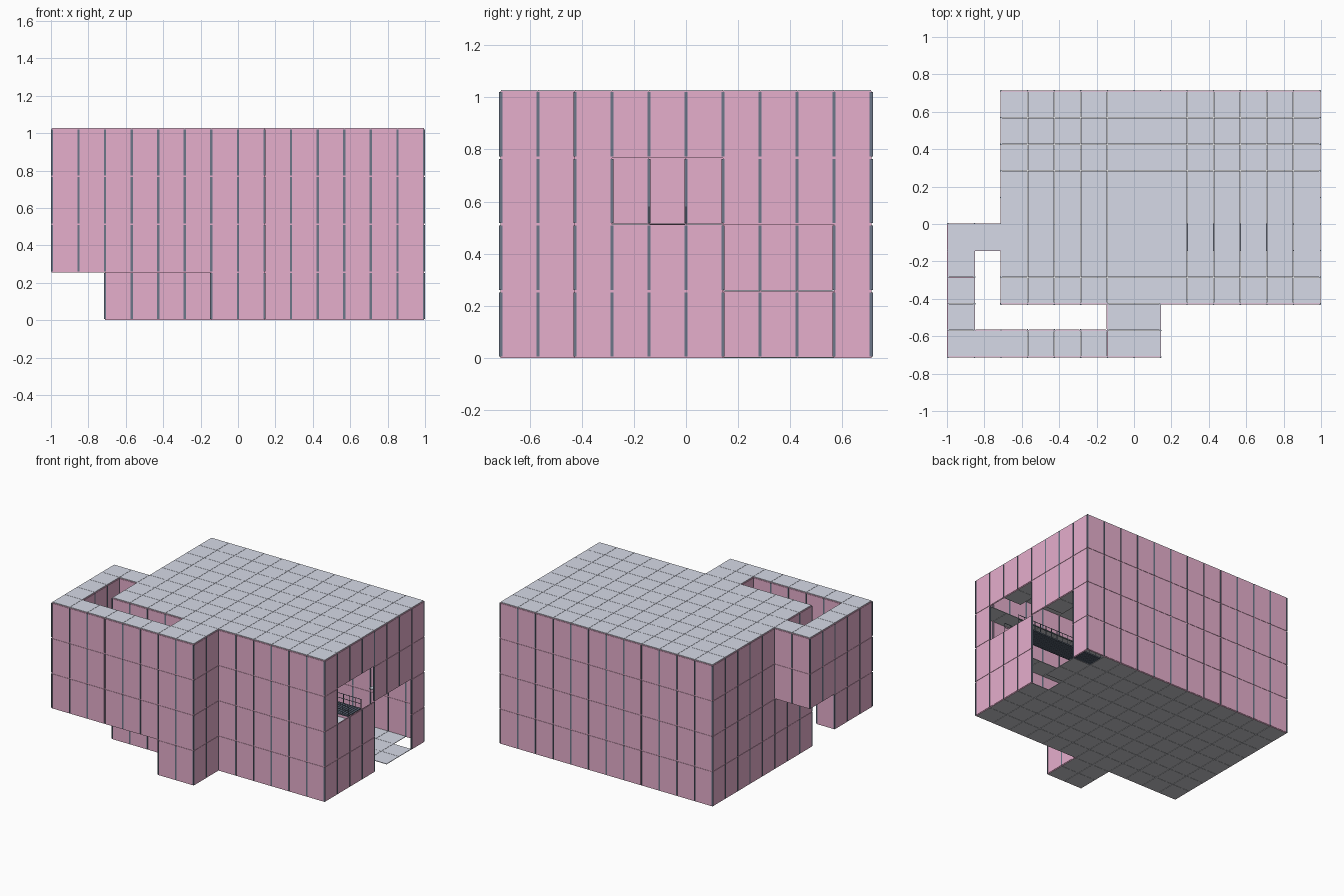
import bpy, bmesh
from mathutils import Vector

if "Cube" in bpy.data.objects:
    bpy.data.objects.remove(bpy.data.objects["Cube"])

C = 0.1421            # plan grid cell
H = 0.256             # storey height
X0, Y0 = -0.995, -0.7105


def px(i):
    return X0 + C * i


def py(j):
    return Y0 + C * j


def material(name, rgb):
    m = bpy.data.materials.new(name)
    m.diffuse_color = (*rgb, 1)
    m.use_nodes = True
    m.node_tree.nodes["Principled BSDF"].inputs["Base Color"].default_value = m.diffuse_color
    return m


PINK = material("pink panel", (0.79, 0.425, 0.605))
SLATE = material("slate frame", (0.15, 0.185, 0.25))
TILE = material("pale grey tile", (0.675, 0.70, 0.80))
UNDER = material("grey underside", (0.56, 0.57, 0.59))
METAL = material("dark metal", (0.10, 0.125, 0.17))


def box(bm, a, b):
    """Axis-aligned box between two corners."""
    a, b = Vector(a), Vector(b)
    vs = bmesh.ops.create_cube(bm, size=1)["verts"]
    bmesh.ops.scale(bm, vec=b - a, verts=vs)
    bmesh.ops.translate(bm, vec=(a + b) / 2, verts=vs)


def finish(bm, name, mats, rule=None):
    me = bpy.data.meshes.new(name)
    bm.normal_update()
    if rule:
        for f in bm.faces:
            f.material_index = rule(f)
    bm.to_mesh(me)
    bm.free()
    for m in mats:
        me.materials.append(m)
    ob = bpy.data.objects.new(name, me)
    bpy.context.collection.objects.link(ob)
    return ob


def cells(i0, i1, j0, j1):
    return {(i, j) for i in range(i0, i1) for j in range(j0, j1)}


# Plan of each storey: main block, front bay and the looped corridor
main = cells(2, 14, 2, 10)
bay = cells(6, 8, 0, 2)
loop = cells(0, 1, 0, 5) | cells(0, 8, 0, 1) | cells(1, 2, 4, 5) | bay
raised_end = {(0, 3), (0, 4), (1, 4)}
storeys = [main | bay, main | (loop - raised_end), main | loop, main | loop]

# Openings in the right wall, by storey and row
openings = {(k, j) for k in (0, 1) for j in (6, 7, 8)} | {(2, j) for j in (3, 4, 5)}

# Floor slabs, with the tall hall left open; the last one is the roof
hall = cells(9, 14, 3, 10)
slabs = [
    storeys[0] - {(13, 6), (13, 9)},
    storeys[1] - hall,
    (storeys[2] - hall) | {(13, 7), (13, 8)},
    (storeys[3] - hall) | {(13, 4), (13, 5)},
    storeys[3],
]
names = ["ground_floor", "second_floor", "third_floor", "fourth_floor", "roof"]
for k, plan in enumerate(slabs):
    bm = bmesh.new()
    g = 0.0009
    for i, j in sorted(plan):
        box(bm, (px(i) + g, py(j) + g, k * H), (px(i + 1) - g, py(j + 1) - g, k * H + 0.004))
    finish(bm, names[k], [TILE, UNDER], lambda f: int(f.normal.z < -0.5))

# Wall panels along the outline of every storey, recessed bands and end posts
T, W = 0.0035, 0.006
for k, plan in enumerate(storeys):
    panels, bands, posts = bmesh.new(), bmesh.new(), set()
    z0, z1 = k * H + 0.005, (k + 1) * H - 0.004
    for i, j in sorted(plan):
        for di, dj in ((1, 0), (-1, 0), (0, 1), (0, -1)):
            if (i + di, j + dj) in plan:
                continue
            if di == 1 and i == 13 and (k, j) in openings:
                continue
            if di:
                e = i + (di > 0)
                box(panels, (px(e) - T, py(j) + W, z0), (px(e) + T, py(j + 1) - W, z1))
                box(bands, (px(e) - 0.001, py(j), z1 - 0.002), (px(e) + 0.001, py(j + 1), z1 + 0.004))
                box(bands, (px(e) - 0.001, py(j), z0 - 0.005), (px(e) + 0.001, py(j + 1), z0 + 0.002))
                posts |= {(e, j), (e, j + 1)}
            else:
                e = j + (dj > 0)
                box(panels, (px(i) + W, py(e) - T, z0), (px(i + 1) - W, py(e) + T, z1))
                box(bands, (px(i), py(e) - 0.001, z1 - 0.002), (px(i + 1), py(e) + 0.001, z1 + 0.004))
                box(bands, (px(i), py(e) - 0.001, z0 - 0.005), (px(i + 1), py(e) + 0.001, z0 + 0.002))
                posts |= {(i, e), (i + 1, e)}
    finish(panels, f"wall_panels_{k + 1}", [PINK])
    finish(bands, f"wall_bands_{k + 1}", [PINK])
    bm = bmesh.new()
    r = 0.003
    for i, j in sorted(posts):
        box(bm, (px(i) - W, py(j) - r, z0), (px(i) + W, py(j) + r, z1))
        box(bm, (px(i) - r, py(j) - W, z0), (px(i) + r, py(j) + W, z1))
    finish(bm, f"wall_posts_{k + 1}", [SLATE])

# Slatted metal walkway across the open hall
bm = bmesh.new()
xa, xb, ya, yb, zf = px(9), px(14) - 0.004, py(4), py(5), 2 * H
n = 36
step = (xb - xa) / n
for s in range(n):
    box(bm, (xa + s * step, ya, zf - 0.004), (xa + (s + 0.8) * step, yb, zf + 0.002))
for y in (ya, yb):
    box(bm, (xa, y - 0.003, zf - 0.006), (xb, y + 0.003, zf + 0.003))
finish(bm, "walkway", [METAL])

# Railings on both sides of the walkway
bm = bmesh.new()
for y in (ya, yb):
    for z in (0.035, 0.068):
        box(bm, (xa, y - 0.0015, zf + z - 0.0015), (xb, y + 0.0015, zf + z + 0.0015))
    for s in range(16):
        x = xa + (xb - xa - 0.004) * s / 15
        box(bm, (x, y - 0.0015, zf), (x + 0.003, y + 0.0015, zf + 0.068))
finish(bm, "walkway_railings", [SLATE])
